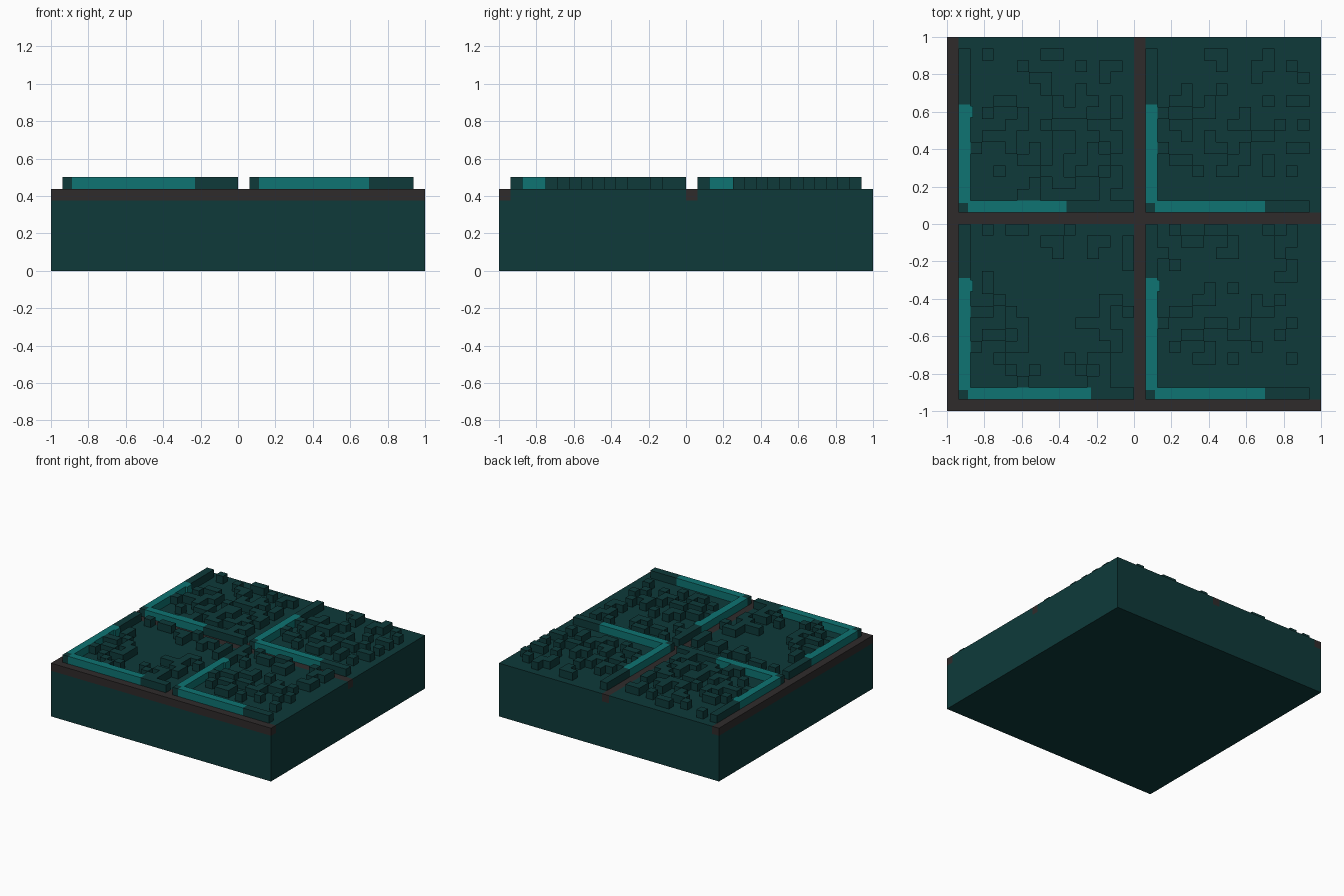
import bpy, bmesh

cube = bpy.data.objects.get("Cube")
if cube:
    bpy.data.objects.remove(cube, do_unlink=True)

U = 1 / 16           # one voxel
TOP = 7 * U          # tile surface
PEAK = 8 * U         # top of the raised voxels


def material(name, r, g, b):
    m = bpy.data.materials.new(name)
    m.use_nodes = True
    m.diffuse_color = (r, g, b, 1)
    m.node_tree.nodes["Principled BSDF"].inputs["Base Color"].default_value = (r, g, b, 1)
    return m


DARK = material("dark teal", 0.0044, 0.042, 0.042)
BRIGHT = material("bright teal", 0.0044, 0.174, 0.171)
GROUT = material("grey brown", 0.028, 0.024, 0.024)


def boxes(name, spans, mat):
    """One object made of boxes given as (x0, x1, y0, y1, z0, z1)."""
    bm = bmesh.new()
    for x0, x1, y0, y1, z0, z1 in spans:
        made = bmesh.ops.create_cube(bm, size=1)["verts"]
        for v in made:
            v.co = (x1 if v.co.x > 0 else x0, y1 if v.co.y > 0 else y0, z1 if v.co.z > 0 else z0)
    mesh = bpy.data.meshes.new(name)
    bm.to_mesh(mesh)
    bm.free()
    mesh.materials.append(mat)
    bpy.context.collection.objects.link(bpy.data.objects.new(name, mesh))


# Solid base, tile pads and the grout between them
starts = (-1, 0)
boxes("base", [(-1, 1, -1, 1, 0, TOP - U)], DARK)
boxes("tile_pads", [(x + U, x + 1, y + U, y + 1, TOP - U, TOP) for x in starts for y in starts], DARK)
boxes("grout_lengthwise", [(x, x + U, -1, 1, TOP - U, TOP) for x in starts], GROUT)
boxes("grout_crosswise", [(x + U, x + 1, y, y + U, TOP - U, TOP) for x in starts for y in starts], GROUT)

# Raised pattern inside each tile, listed from the back row to the front row
back_left = """
.#....##......
....#....#.##.
.....##....#..
......#..#....
..##...#.##.#.
.#..#..###..#.
...##.#...##..
.###...##..##.
#..#.#.##.#.#.
....##.#..##..
..#...##.##.#.
.....#.##..##.
....##.....#.."""
back_right = """
....##...#...
.....#..##.#.
........#...#
..#..#.......
.##.#....#.##
#..##..#.....
.##...##..#.#
..#.#...##...
#...##.#...##
.##...##.#...
...#.##..#.#.
.............
............."""
front_left = """
.#.##...#.....
......##..##.#
.......#..#..#
.............#
.#............
.#............
..#........##.
##.#.......#.#
...##....###..
.##.#......##.
#..##.......#.
..#.....#.##..
...#.#...#.#..
....#.....##.."""
front_right = """
.#..##...#.#.
..##..#...##.
#....##...#..
.#.........#.
..........##.
....#.#......
...##...#.#..
.##.....##...
#...##.#...#.
..##..##..#..
.#..#...#....
...##.#....#.
.............
............."""

# (name, x, y, rows, column length, row length, teal column end, teal row end, hooked)
tiles = (
    ("back_left", -1, 0, back_left, 14, 15, 0.64, 0.64, True),
    ("back_right", 0, 0, back_right, 14, 14, 0.64, 0.70, False),
    ("front_left", -1, -1, front_left, 15, 15, 0.71, 0.77, True),
    ("front_right", 0, -1, front_right, 15, 14, 0.71, 0.70, True),
)
CORNER = 0.05
for name, x, y, rows, col_len, row_len, col_teal, row_teal, hooked in tiles:
    rows = rows.split()
    cells = []
    for r, row in enumerate(reversed(rows)):
        for c, mark in enumerate(row):
            if mark == "#":
                x0, y0 = x + (c + 2) * U, y + (r + 2) * U
                cells.append((x0, x0 + U, y0, y0 + U, TOP, PEAK))
    boxes(name + "_studs", cells, DARK)

    # L shaped ridge: dark corner and ends, bright arms
    a, b = x + U, y + U
    boxes(name + "_ridge_ends", [
        (a, a + CORNER, b, b + CORNER, TOP, PEAK),
        (a, a + U, y + col_teal, b + col_len * U, TOP, PEAK),
        (x + row_teal, a + row_len * U, b, b + U, TOP, PEAK)], DARK)
    arms = [(a, a + U, b + CORNER, y + col_teal, TOP, PEAK),
            (a + CORNER, x + row_teal, b, b + U, TOP, PEAK)]
    if hooked:
        arms.append((a + U, a + U + 0.015, y + col_teal - 0.07, y + col_teal - 0.01, TOP, PEAK))
    boxes(name + "_ridge_arms", arms, BRIGHT)
